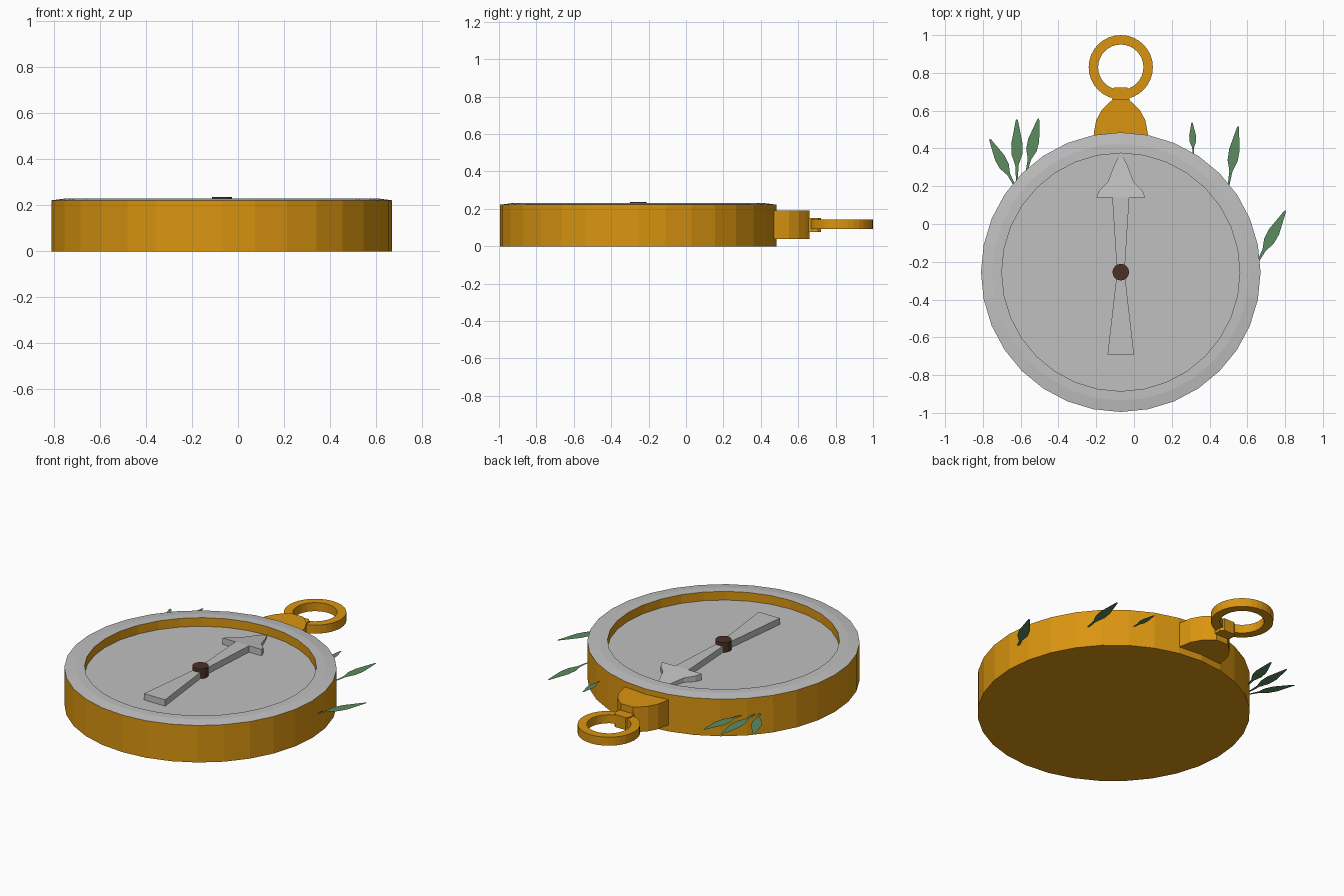
import bpy, bmesh, math

if "Cube" in bpy.data.objects:
    bpy.data.objects.remove(bpy.data.objects["Cube"])

CX, CY = -0.07, -0.255   # centre of the round case


def material(name, rgb):
    m = bpy.data.materials.new(name)
    m.diffuse_color = (*rgb, 1)
    m.use_nodes = True
    m.node_tree.nodes["Principled BSDF"].inputs["Base Color"].default_value = m.diffuse_color
    return m


GOLD = material("gold", (0.70, 0.30, 0.005))
GREY = material("pale grey", (0.53, 0.53, 0.53))
GREEN = material("leaf green", (0.107, 0.26, 0.119))
BROWN = material("dark brown", (0.072, 0.03, 0.02))


def finish(name, bm, *mats):
    bmesh.ops.recalc_face_normals(bm, faces=bm.faces[:])
    me = bpy.data.meshes.new(name)
    bm.to_mesh(me)
    bm.free()
    for m in mats:
        me.materials.append(m)
    ob = bpy.data.objects.new(name, me)
    bpy.context.collection.objects.link(ob)
    return ob


def lathe(name, profile, centre, n, mats, closed=False, colours=None):
    """Spin (radius, z) points round a vertical axis; open ends are capped."""
    bm = bmesh.new()
    rings = [[bm.verts.new((centre[0] + r * math.cos(2 * math.pi * i / n),
                            centre[1] + r * math.sin(2 * math.pi * i / n), z))
              for i in range(n)] for r, z in profile]
    pairs = list(zip(rings, rings[1:] + rings[:1])) if closed else list(zip(rings, rings[1:]))
    for k, (a, b) in enumerate(pairs):
        for i in range(n):
            j = (i + 1) % n
            f = bm.faces.new((a[i], a[j], b[j], b[i]))
            f.material_index = colours[k] if colours else 0
    if not closed:
        bm.faces.new(rings[0])
        f = bm.faces.new(rings[-1])
        f.material_index = colours[-1] if colours else 0
    return finish(name, bm, *mats)


def mirrored(half):
    """Half outline (x offset, y) running up the right side -> full outline."""
    return [(CX + x, y) for x, y in half] + [(CX - x, y) for x, y in reversed(half)]


def plate(name, outline, z0, top, mat):
    """Upright prism on an outline; top is a height as a function of y."""
    bm = bmesh.new()
    low = [bm.verts.new((x, y, z0)) for x, y in outline]
    high = [bm.verts.new((x, y, top(y))) for x, y in outline]
    bm.faces.new(low)
    bm.faces.new(high)
    for i in range(len(low)):
        j = (i + 1) % len(low)
        bm.faces.new((low[i], low[j], high[j], high[i]))
    bmesh.ops.triangulate(bm, faces=[f for f in bm.faces if len(f.verts) > 4])
    return finish(name, bm, mat)


# Case: gold outside and inner wall, grey bevelled rim and sunken dial
lathe("case", [(0.74, 0), (0.74, 0.222), (0.68, 0.23), (0.63, 0.23), (0.63, 0.178)],
      (CX, CY), 32, (GOLD, GREY), colours=[0, 1, 1, 0, 1])

# Needle: waisted shaft, then a head that slopes down to its tip
plate("needle_shaft", mirrored([(0.07, -0.69), (0.02, CY), (0.045, 0.14)]),
      0.175, lambda y: 0.216, GREY)
plate("needle_head", mirrored([(0.13, 0.14), (0.115, 0.175), (0.07, 0.22),
                               (0.035, 0.31), (0.015, 0.352)]),
      0.175, lambda y: 0.216 - 0.03 * (y - 0.14) / 0.212, GREY)

# Hub pin holding the needle
lathe("hub_pin", [(0.044, 0.175), (0.044, 0.237)], (CX, CY), 16, (BROWN,))

# Shoulder block, neck and hanging ring
plate("shoulder", mirrored([(0.143, 0.44), (0.143, 0.48), (0.13, 0.55), (0.10, 0.605),
                            (0.065, 0.64), (0.04, 0.66)]),
      0.04, lambda y: 0.19, GOLD)
plate("neck", mirrored([(0.04, 0.64), (0.05, 0.675), (0.05, 0.705), (0.035, 0.722)]),
      0.075, lambda y: 0.15, GOLD)
lathe("hanging_ring", [(0.17, 0.092), (0.17, 0.143), (0.12, 0.143), (0.12, 0.092)],
      (CX, 0.83), 32, (GOLD,), closed=True)


# Leaves: flat blades poking out of the case wall (base, tip, half width)
LEAVES = [((-0.63, 0.20), (-0.765, 0.452), 0.028),
          ((-0.62, 0.23), (-0.62, 0.557), 0.030),
          ((-0.57, 0.27), (-0.505, 0.56), 0.030),
          ((0.315, 0.36), (0.307, 0.54), 0.018),
          ((0.50, 0.20), (0.552, 0.52), 0.028),
          ((0.65, -0.21), (0.803, 0.073), 0.030)]
BLADE = [(0, 0.15), (0.25, 0.3), (0.42, 0.95), (0.6, 1.0), (0.97, 0.2)]
for k, (base, tip, w) in enumerate(LEAVES):
    dx, dy = tip[0] - base[0], tip[1] - base[1]
    d = math.hypot(dx, dy)
    bm = bmesh.new()
    pts = [(t, s * w) for t, s in BLADE] + [(1, 0)] + [(t, -s * w) for t, s in reversed(BLADE)]
    bm.faces.new([bm.verts.new((base[0] + dx * t - dy / d * s,
                                base[1] + dy * t + dx / d * s, 0.122)) for t, s in pts])
    bm.normal_update()
    ob = finish("leaf_%d" % (k + 1), bm, GREEN)
    if ob.data.polygons[0].normal.z < 0:
        ob.data.flip_normals()
